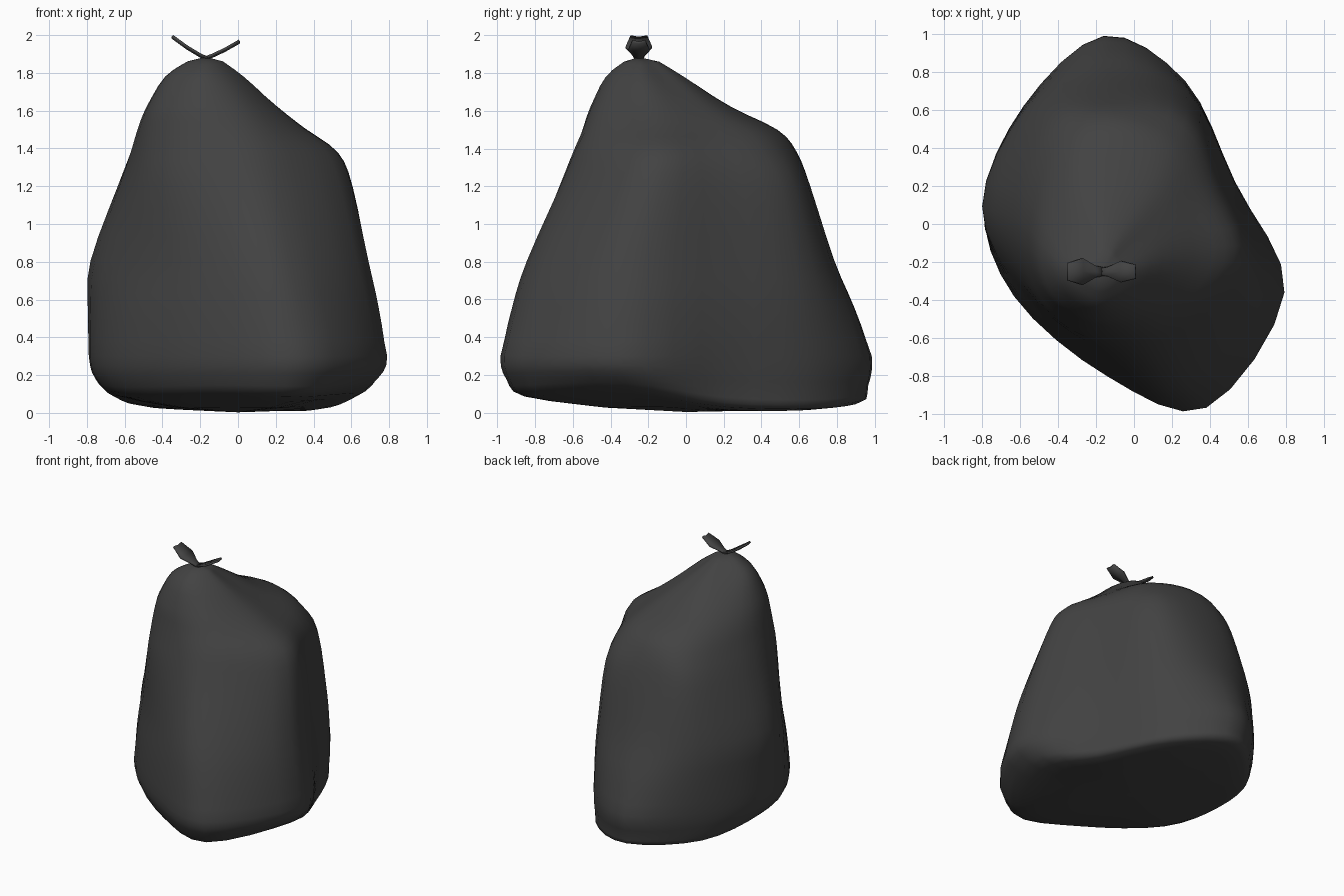
import bpy, bmesh
from mathutils import Vector

if "Cube" in bpy.data.objects:
    bpy.data.objects.remove(bpy.data.objects["Cube"])

black = bpy.data.materials.new("black_plastic")
black.diffuse_color = (0.055, 0.055, 0.055, 1)
black.use_nodes = True
black.node_tree.nodes["Principled BSDF"].inputs["Base Color"].default_value = black.diffuse_color


def finish(bm, name):
    bmesh.ops.recalc_face_normals(bm, faces=bm.faces)
    me = bpy.data.meshes.new(name)
    bm.to_mesh(me)
    bm.free()
    ob = bpy.data.objects.new(name, me)
    bpy.context.collection.objects.link(ob)
    me.materials.append(black)
    for p in me.polygons:
        p.use_smooth = True
    return ob


def spline(pts, steps, closed):
    """Catmull-Rom curve through the points."""
    n, out = len(pts), []
    get = (lambda i: pts[i % n]) if closed else (lambda i: pts[max(0, min(n - 1, i))])
    for i in range(n if closed else n - 1):
        a, b, c, d = (get(i + k) for k in (-1, 0, 1, 2))
        for s in range(steps):
            t = s / steps
            out.append(0.5 * (2 * b + (c - a) * t + (2 * a - 5 * b + 4 * c - d) * t**2
                              + (3 * b - a - 3 * c + d) * t**3))
    if not closed:
        out.append(pts[-1].copy())
    return out


# Cross-sections of the bag: right, right-back, back-right, back, back-left,
# left, front-left, front-mid, front corner
sections = [
    (0.30, [(.79, -.36), (.53, .22), (.27, .75), (-.16, .985), (-.58, .62),
            (-.79, .11), (-.63, -.38), (-.14, -.80), (.38, -.965)]),
    (0.80, [(.70, -.34), (.50, .22), (.28, .67), (-.16, .79), (-.55, .61),
            (-.79, .08), (-.54, -.40), (-.13, -.73), (.27, -.83)]),
    (1.20, [(.61, -.24), (.46, .20), (.28, .58), (-.13, .66), (-.46, .55),
            (-.64, .04), (-.49, -.42), (-.16, -.63), (.20, -.64)]),
    (1.38, [(.53, -.20), (.41, .15), (.24, .48), (-.11, .59), (-.40, .48),
            (-.57, -.01), (-.475, -.395), (-.18, -.575), (.17, -.56)]),
    (1.50, [(.36, -.20), (.29, .10), (.17, .38), (-.11, .49), (-.36, .37),
            (-.53, -.05), (-.46, -.38), (-.19, -.54), (.12, -.50)]),
    (1.62, [(.21, -.20), (.15, .03), (.06, .17), (-.13, .24), (-.32, .18),
            (-.48, -.11), (-.43, -.37), (-.20, -.505), (.05, -.45)]),
    (1.78, [(.03, -.24), (-.02, -.12), (-.07, -.04), (-.17, -.01), (-.26, -.07),
            (-.38, -.20), (-.35, -.33), (-.20, -.425), (-.06, -.38)]),
]
rings = [[Vector((x, y, z)) for x, y in pts] for z, pts in sections]

# Underside edge of each column: (inset scale, height); tight at the back right
edge = [(.78, .10), (.93, .03), (.93, .02), (.92, .05), (.90, .04),
        (.82, .09), (.84, .08), (.86, .09), (.87, .085)]


def underside(inset, height):
    return [Vector((p.x * inset(s), p.y * inset(s), height(z))) for p, (s, z) in zip(rings[0], edge)]


under = [underside(lambda s: .5 * s, lambda z: .005 + .25 * z),
         underside(lambda s: s, lambda z: z),
         underside(lambda s: .25 * s + .75, lambda z: z + .09)]
belly = [a.lerp(b, .5) * 1.012 for a, b in zip(rings[0], rings[1])]
peak = Vector((-.17, -.25, 1.885))
cap = [p.lerp(peak, .55) + Vector((0, 0, .023)) for p in rings[-1]]
rings = under + rings[:1] + [belly] + rings[1:] + [cap]

# Bag body: loft smooth rings upward
loops = [spline(r, 4, True) for r in rings]
columns = [spline([lp[i] for lp in loops], 3, False) for i in range(len(loops[0]))]
bm = bmesh.new()
grid = [[bm.verts.new(p) for p in col] for col in columns]
bottom, top = bm.verts.new((0, 0, .003)), bm.verts.new(peak)
for a, b in zip(grid, grid[1:] + grid[:1]):
    for j in range(len(a) - 1):
        bm.faces.new((a[j], b[j], b[j + 1], a[j + 1]))
    bm.faces.new((bottom, b[0], a[0]))
    bm.faces.new((a[-1], b[-1], top))
# soften the folds
bmesh.ops.smooth_vert(bm, verts=[v for v in bm.verts if .35 < v.co.z < 1.7], factor=0.5,
                      use_axis_x=True, use_axis_y=True, use_axis_z=True)
for v in bm.verts:
    v.co.z = max(v.co.z, 0)
finish(bm, "bag_body")


# Tied ends: two flat leaves rising from the knot
def tie_end(name, side, lift, width):
    path = [(-.02, -.005, .02), (.03, .016, .03), (.10, .056, .07), (.178, .110, .045)]
    bm = bmesh.new()
    rows = [[bm.verts.new((peak.x + side * x, peak.y + k * w * width,
                           1.88 + z * lift - (.008 if k == 0 else 0)))
             for k in (-1, 0, 1)] for x, z, w in path]
    for a, b in zip(rows, rows[1:]):
        for k in range(2):
            bm.faces.new((a[k], a[k + 1], b[k + 1], b[k]))
    ob = finish(bm, name)
    mod = ob.modifiers.new("thickness", "SOLIDIFY")
    mod.thickness, mod.offset = 0.014, 0


tie_end("tie_left", -1, 1.05, 1.0)
tie_end("tie_right", 1, 0.82, 0.8)
